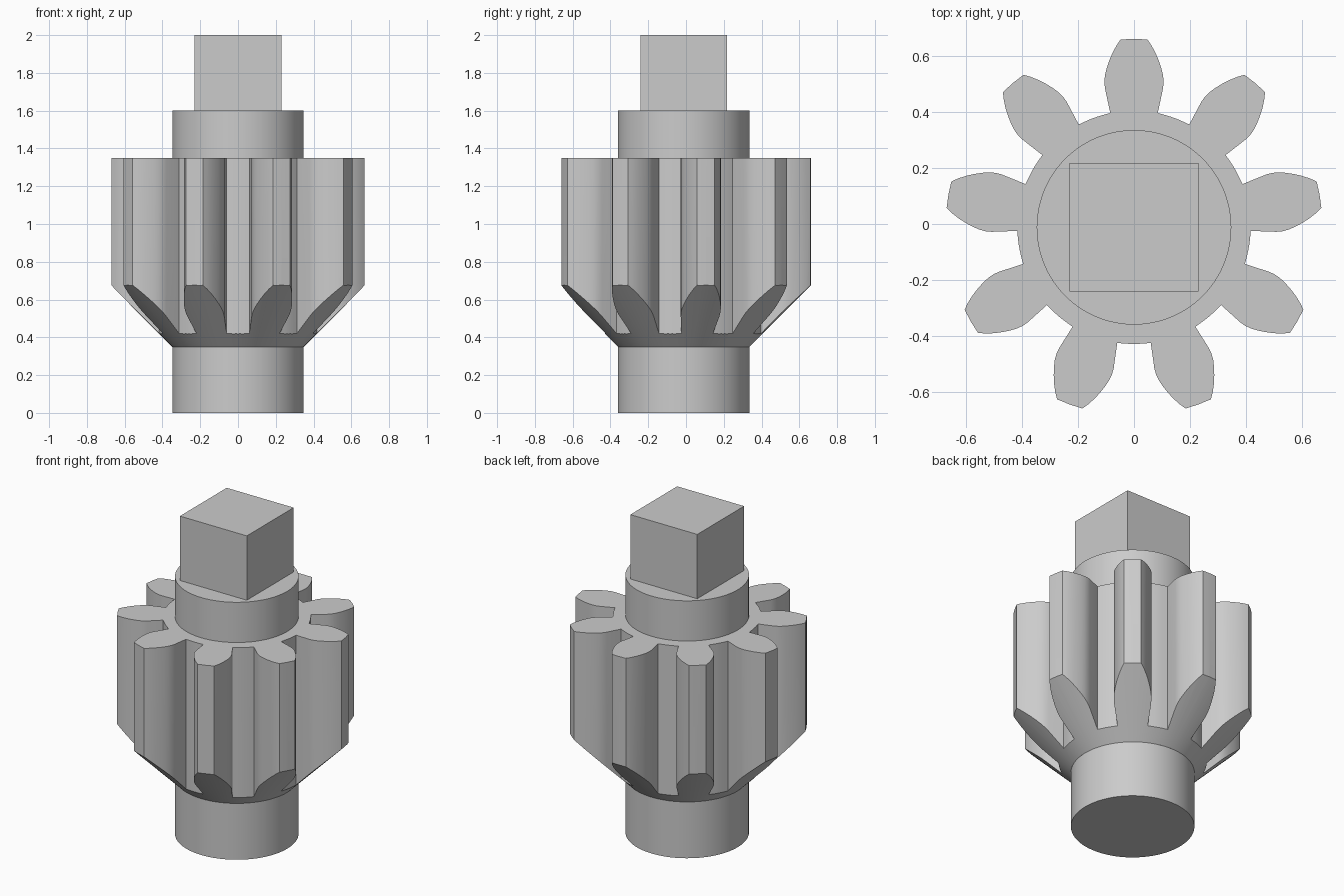
import bpy
import bmesh
from math import sin, cos, tau, atan2, hypot, radians

cube = bpy.data.objects.get("Cube")
if cube:
    bpy.data.objects.remove(cube, do_unlink=True)

AXIS_Y = -0.012
HUB_R, ROOT_R, TIP_R = 0.348, 0.417, 0.674
TEETH = 9

steel = bpy.data.materials.new("grey_steel")
steel.use_nodes = True
grey = (0.6, 0.6, 0.6, 1)
steel.diffuse_color = grey
steel.node_tree.nodes["Principled BSDF"].inputs["Base Color"].default_value = grey


def finish(name, bm):
    bmesh.ops.recalc_face_normals(bm, faces=bm.faces)
    mesh = bpy.data.meshes.new(name)
    bm.to_mesh(mesh)
    bm.free()
    mesh.materials.append(steel)
    obj = bpy.data.objects.new(name, mesh)
    obj.location.y = AXIS_Y
    bpy.context.collection.objects.link(obj)
    return obj


def prism(name, outline, z0, z1):
    bm = bmesh.new()
    base = bm.faces.new([bm.verts.new((x, y, z0)) for x, y in outline])
    top = bmesh.ops.extrude_face_region(bm, geom=[base], use_keep_orig=True)["geom"]
    moved = [v for v in top if isinstance(v, bmesh.types.BMVert)]
    bmesh.ops.translate(bm, verts=moved, vec=(0, 0, z1 - z0))
    return finish(name, bm)


def lathe(name, profile, steps=96):
    bm = bmesh.new()
    verts = [bm.verts.new((r, 0, z)) for r, z in profile]
    edges = [bm.edges.new(pair) for pair in zip(verts, verts[1:])]
    bmesh.ops.spin(bm, geom=verts + edges, cent=(0, 0, 0), axis=(0, 0, 1),
                   angle=tau, steps=steps, use_merge=True)
    bmesh.ops.remove_doubles(bm, verts=bm.verts, dist=1e-5)
    return finish(name, bm)


def smooth(obj):
    bpy.ops.object.select_all(action="DESELECT")
    obj.select_set(True)
    bpy.context.view_layer.objects.active = obj
    bpy.ops.object.shade_smooth_by_angle(angle=radians(25))


# Shaft hubs and square drive end
lower_hub = lathe("lower_hub", [(0, 0), (HUB_R, 0), (HUB_R, 0.35), (0, 0.35)])
upper_hub = lathe("upper_hub", [(0, 1.35), (HUB_R, 1.35), (HUB_R, 1.6), (0, 1.6)])
s = 0.23
prism("square_drive", [(-s, -s), (s, -s), (s, s), (-s, s)], 1.6, 2.0)

# Tooth flank from root to tip: half width, distance from the axis
flank = [(0.085, 0.409), (0.104, 0.498), (0.106, 0.52), (0.104, 0.543),
         (0.098, 0.568), (0.089, 0.595), (0.078, 0.622), (0.063, 0.65), (0.048, 0.672)]
half_tooth = [(hypot(w, d), atan2(w, d)) for w, d in flank]
pitch = tau / TEETH
root_angle = half_tooth[0][1]
tooth = [(r, -a) for r, a in half_tooth] + [(TIP_R, 0)] + half_tooth[::-1]
gap = pitch - 2 * root_angle
tooth += [(ROOT_R, root_angle + gap * i / 5) for i in range(1, 5)]
outline = [(r * sin(a + i * pitch), r * cos(a + i * pitch))
           for i in range(TEETH) for r, a in tooth]
gear = prism("pinion_gear", outline, 0.3, 1.35)

# Conical chamfer under the teeth
cutter = lathe("chamfer_cutter", [(0, 0.35), (HUB_R, 0.35), (0.8, 0.802),
                                  (0.8, 1.5), (0, 1.5)], 144)
cutter.hide_render = True
cut = gear.modifiers.new("chamfer", "BOOLEAN")
cut.operation = "INTERSECT"
cut.solver = "EXACT"
cut.object = cutter
bpy.context.view_layer.objects.active = gear
bpy.ops.object.modifier_apply(modifier="chamfer")
bpy.data.objects.remove(cutter, do_unlink=True)

for part in (lower_hub, upper_hub, gear):
    smooth(part)
